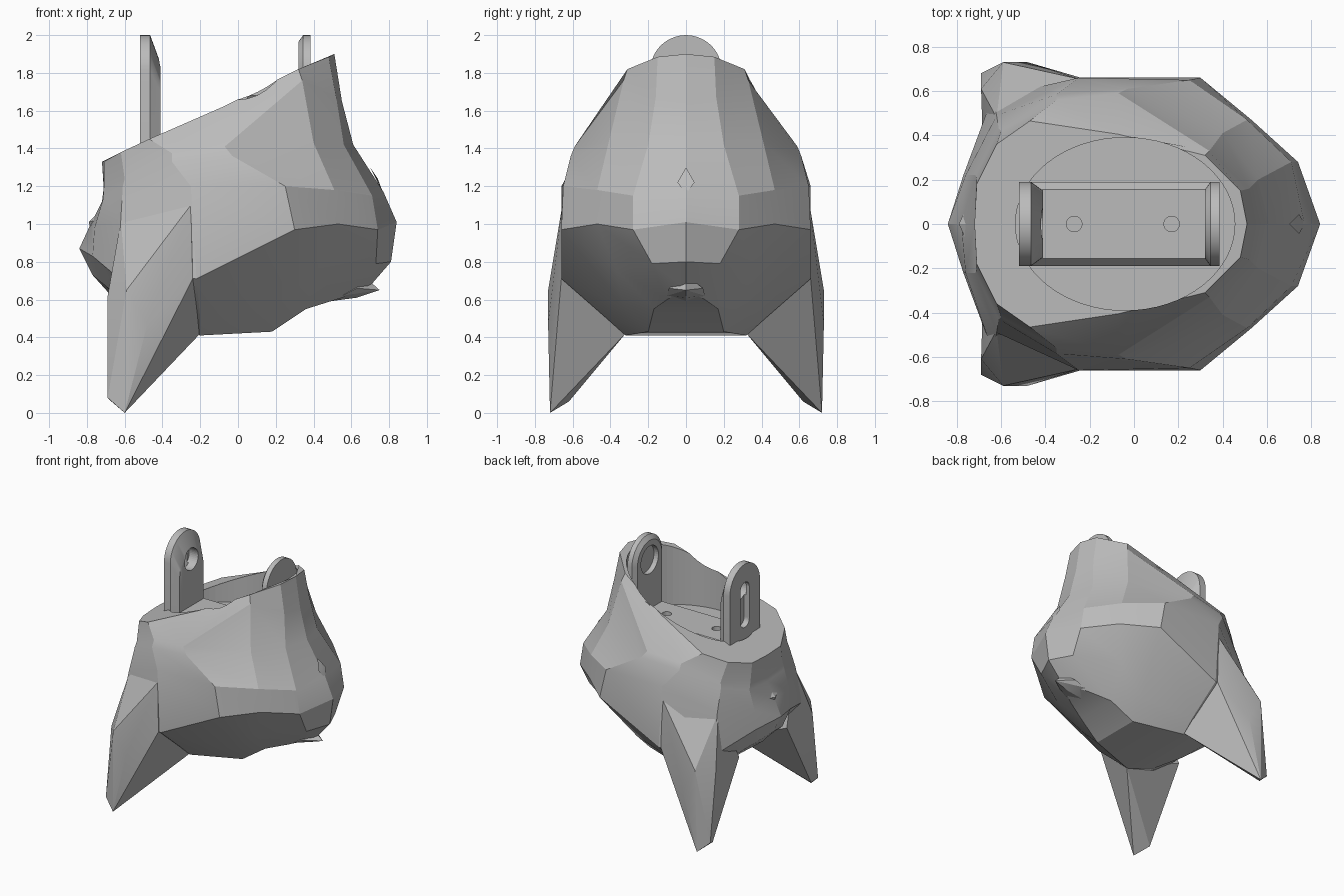
import bpy, bmesh, math

old = bpy.data.objects.get("Cube")
if old:
    bpy.data.objects.remove(old, do_unlink=True)

grey = bpy.data.materials.new("plain grey")
grey.use_nodes = True
COLOUR = (0.5, 0.5, 0.5, 1)
grey.diffuse_color = COLOUR
grey.node_tree.nodes["Principled BSDF"].inputs["Base Color"].default_value = COLOUR


def finish(name, bm, angle=30, cutter=False):
    """Turn a bmesh into a named, coloured object."""
    bmesh.ops.recalc_face_normals(bm, faces=bm.faces)
    mesh = bpy.data.meshes.new(name)
    bm.to_mesh(mesh)
    bm.free()
    mesh.materials.append(grey)
    obj = bpy.data.objects.new(name, mesh)
    bpy.context.collection.objects.link(obj)
    if cutter:
        obj.hide_render = True
        obj.hide_viewport = True
        obj.display_type = 'WIRE'
    else:
        smooth(obj, angle)
    return obj


def smooth(obj, angle):
    bpy.ops.object.select_all(action='DESELECT')
    obj.select_set(True)
    bpy.context.view_layer.objects.active = obj
    bpy.ops.object.shade_smooth_by_angle(angle=math.radians(angle))


def loft(name, rings, cutter=False, angle=30, strip_cap=False):
    """Skin closed rings that share one point count, and cap both ends."""
    bm = bmesh.new()
    loops = [[bm.verts.new(p) for p in ring] for ring in rings]
    for a, b in zip(loops, loops[1:]):
        for i in range(len(a)):
            j = (i + 1) % len(a)
            bm.faces.new((a[i], a[j], b[j], b[i]))
    bm.faces.new(loops[0])
    end = loops[-1]
    if strip_cap:
        # Bridge left to right so that a curved end stays symmetric
        for i in range(len(end) // 2):
            bm.faces.new(dict.fromkeys((end[i], end[i + 1], end[-i - 1], end[-i])))
    else:
        bm.faces.new(end)
    return finish(name, bm, angle, cutter)


def mirrored(half):
    """Complete a half ring running from the front centre to the rear centre."""
    return half + [(x, -y, z) for x, y, z in reversed(half[1:-1])]


def hull(name, points, angle=20):
    bm = bmesh.new()
    for p in points:
        bm.verts.new(p)
    res = bmesh.ops.convex_hull(bm, input=bm.verts)
    bmesh.ops.delete(bm, geom=list(set(res["geom_interior"] + res["geom_unused"])), context='VERTS')
    return finish(name, bm, angle)


def ellipse(cx, rx, ry, z, n=64):
    steps = [2 * math.pi * i / n for i in range(n)]
    return [(cx + rx * math.cos(t), ry * math.sin(t), z) for t in steps]


def rectangle(x0, x1, y, z):
    return [(x0, -y, z), (x1, -y, z), (x1, y, z), (x0, y, z)]


def capsule(x, r, low, high, round_low=False, n=20):
    """Upright strip outline with a round top, and a round bottom if asked."""
    arc = [math.pi * i / n for i in range(n + 1)]
    top = [(x, r * math.cos(t), high + r * math.sin(t)) for t in arc]
    if round_low:
        low_arc = arc if low < high else arc[1:-1]
        return top + [(x, -r * math.cos(t), low - r * math.sin(t)) for t in low_arc]
    return top + [(x, -r, low), (x, r, low)]


def cut(obj, cutter):
    mod = obj.modifiers.new("cut " + cutter.name, 'BOOLEAN')
    mod.operation = 'DIFFERENCE'
    mod.solver = 'EXACT'
    mod.object = cutter


# Head shell: half sections from the tilted rim down to the crown
rim = [(.51, 0, 1.9), (.48, .15, 1.885), (.32, .31, 1.82), (-.07, .405, 1.625),
       (-.47, .465, 1.45), (-.62, .36, 1.38), (-.71, .18, 1.33), (-.72, 0, 1.33)]
collar = [(.55, 0, 1.65), (.52, .16, 1.67), (.34, .33, 1.76), (-.07, .59, 1.41),
          (-.35, .56, 1.375), (-.6, .42, 1.24), (-.71, .2, 1.2), (-.71, 0, 1.17)]
neck = [(.61, 0, 1.42), (.56, .2, 1.42), (.4, .41, 1.43), (-.03, .61, 1.36),
        (-.35, .585, 1.33), (-.61, .43, 1.2), (-.715, .22, 1.13), (-.72, 0, 1.12)]
cheek = [(.77, 0, 1.17), (.71, .28, 1.15), (.51, .47, 1.18), (.25, .65, 1.2),
         (-.25, .66, 1.2), (-.62, .49, 1.03), (-.76, .22, .98), (-.78, 0, 1.0)]
brow = [(.84, 0, 1.01), (.74, .28, .97), (.53, .47, 1.0), (.3, .66, .97),
        (-.22, .66, .71), (-.64, .57, .72), (-.77, .22, .83), (-.84, 0, .87)]
muzzle = [(.81, 0, .8), (.73, .18, .79), (.42, .37, .76), (.2, .33, .56),
          (-.2, .42, .5), (-.52, .4, .52), (-.71, .2, .68), (-.77, 0, .73)]
crown = [(.68, 0, .65), (.52, .1, .6), (.36, .17, .55), (.18, .2, .43),
         (-.2, .32, .41), (-.42, .28, .47), (-.58, .14, .56), (-.68, 0, .63)]
shell = loft("head_shell", [mirrored(s) for s in (rim, collar, neck, cheek, brow, muzzle, crown)],
             angle=20, strip_cap=True)

# Hollow cut down into the shell
FLOOR, BED = 1.35, 1.42
cut(shell, loft("hollow_cutter", [ellipse(-.04, .495, .39, z) for z in (FLOOR, 2.2)], True))

# Bracket base with bevelled sides and two screw holes
base = loft("bracket_base", [rectangle(-.52, .385, .19, FLOOR - .03), rectangle(-.52, .385, .19, BED - .04),
                             rectangle(-.52, .385, .155, BED)])
for label, x in (("rear", -.27), ("front", .17)):
    cut(base, loft(label + "_screw_cutter", [ellipse(x, .035, .035, z, 24) for z in (FLOOR - .01, BED + .1)], True))

# Ears
ear = [(-.6, .72, 0), (-.69, .68, .08), (-.67, .62, .06), (-.69, .61, .62), (-.59, .73, .65),
       (-.48, .73, .47), (-.24, .66, .71), (-.2, .32, .42), (-.37, .47, .3), (-.68, .3, .62),
       (-.62, .48, 1.02), (-.25, .655, 1.1)]
for label, side in (("left", 1), ("right", -1)):
    hull(label + "_ear", [(x, side * y, z) for x, y, z in ear])


def both(points):
    return points + [(x, -y, z) for x, y, z in points if y]


# Small facets: nose, chin stud and nape tuft
hull("nose", both([(.75, 0, .65), (.63, .09, .66), (.55, .1, .62), (.48, 0, .59), (.63, 0, .61), (.66, 0, .73)]))
hull("chin_stud", both([(.7, 0, 1.3), (.745, .045, 1.22), (.77, 0, 1.16), (.74, 0, 1.24)]))
hull("nape_tuft", both([(-.79, 0, 1.01), (-.75, .09, 1.02), (-.72, 0, 1.08), (-.78, 0, .97)]))

# Upright tabs, each bevelled towards the middle of the hollow
rear_tab = loft("rear_tab", [capsule(-.52, .19, FLOOR - .03, 1.81), capsule(-.465, .19, FLOOR - .03, 1.81),
                             capsule(-.41, .15, FLOOR - .03, 1.7)])
front_tab = loft("front_tab", [capsule(.385, .19, FLOOR - .03, 1.81), capsule(.345, .19, FLOOR - .03, 1.81),
                               capsule(.32, .155, FLOOR - .03, 1.81)])
cut(rear_tab, loft("slot_cutter", [capsule(x, .055, 1.55, 1.8, True) for x in (-.6, -.475)], True))
cut(rear_tab, loft("eyelet_cutter", [capsule(x, .085, 1.79, 1.79, True) for x in (-.49, -.3)], True))
cut(front_tab, loft("disc_cutter", [capsule(x, .11, 1.81, 1.81, True) for x in (.36, .2)], True))
